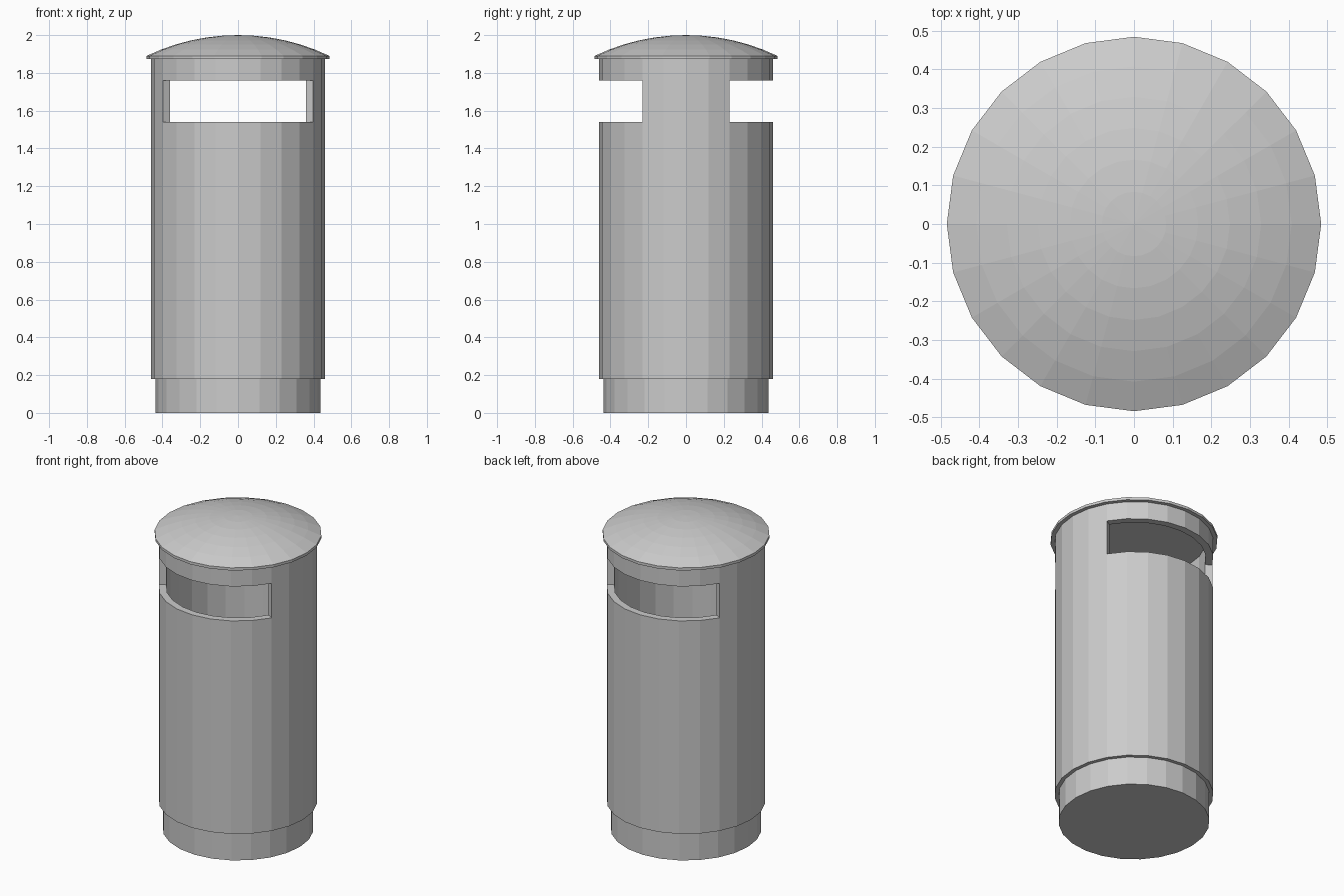
import bpy
import bmesh
from math import sin, cos, asin, pi

cube = bpy.data.objects.get("Cube")
if cube:
    bpy.data.objects.remove(cube, do_unlink=True)

SIDES = 24

metal = bpy.data.materials.new("grey_metal")
metal.use_nodes = True
grey = (0.6, 0.6, 0.6, 1)
metal.diffuse_color = grey
metal.node_tree.nodes["Principled BSDF"].inputs["Base Color"].default_value = grey


def ring(bm, radius, z):
    angles = [2 * pi * i / SIDES for i in range(SIDES)]
    return [bm.verts.new((radius * cos(a), radius * sin(a), z)) for a in angles]


def finish(bm, name):
    bmesh.ops.recalc_face_normals(bm, faces=bm.faces[:])
    mesh = bpy.data.meshes.new(name)
    bm.to_mesh(mesh)
    bm.free()
    mesh.materials.append(metal)
    obj = bpy.data.objects.new(name, mesh)
    bpy.context.collection.objects.link(obj)
    return obj


def lathe(name, profile):
    """Closed solid turned from (radius, z) points, bottom to top."""
    bm = bmesh.new()
    rings = [ring(bm, r, z) for r, z in profile]
    for low, high in zip(rings, rings[1:]):
        for i in range(SIDES):
            j = (i + 1) % SIDES
            bm.faces.new((low[i], low[j], high[j], high[i]))
    bm.faces.new(rings[0][::-1])
    tip = rings[-1]
    bm.faces.new(tip)
    return bm


# Recessed plinth
finish(lathe("plinth", [(0.437, 0), (0.437, 0.22)]), "plinth")

# Hollow body: thick wall with a wide slot in the front and the back
levels = [0.18, 1.54, 1.76, 1.88]
bm = bmesh.new()
outer = [ring(bm, 0.46, z) for z in levels]
inner = [ring(bm, 0.416, z) for z in levels]


def solid(k, i):
    if k < 0 or k >= len(levels) - 1:
        return False
    in_slot = 2 <= i % (SIDES // 2) < 10
    return k != 1 or not in_slot


for k in range(len(levels) - 1):
    for i in range(SIDES):
        if not solid(k, i):
            continue
        j = (i + 1) % SIDES
        for wall in (outer, inner):
            bm.faces.new((wall[k][i], wall[k][j], wall[k + 1][j], wall[k + 1][i]))
        # Rims above and below
        for neighbour, level in ((k - 1, k), (k + 1, k + 1)):
            if not solid(neighbour, i):
                bm.faces.new((outer[level][i], outer[level][j],
                              inner[level][j], inner[level][i]))
        # Slot jambs
        for neighbour, edge in (((i - 1) % SIDES, i), (j, j)):
            if not solid(k, neighbour):
                bm.faces.new((outer[k][edge], outer[k + 1][edge],
                              inner[k + 1][edge], inner[k][edge]))
finish(bm, "body")

# Shallow domed lid with a thin rim
rim, rim_top, top, rows = 0.484, 1.89, 2.0, 6
rise = top - rim_top
sphere = (rim ** 2 + rise ** 2) / (2 * rise)
sweep = asin(rim / sphere)
profile = [(rim, 1.873)]
for n in range(rows, 0, -1):
    a = sweep * n / rows
    profile.append((sphere * sin(a), top - sphere * (1 - cos(a))))
bm = lathe("lid", profile)
bm.faces.ensure_lookup_table()
cap = bm.faces[-1]
apex = bmesh.ops.poke(bm, faces=[cap])["verts"][0]
apex.co.z = top
finish(bm, "lid")
